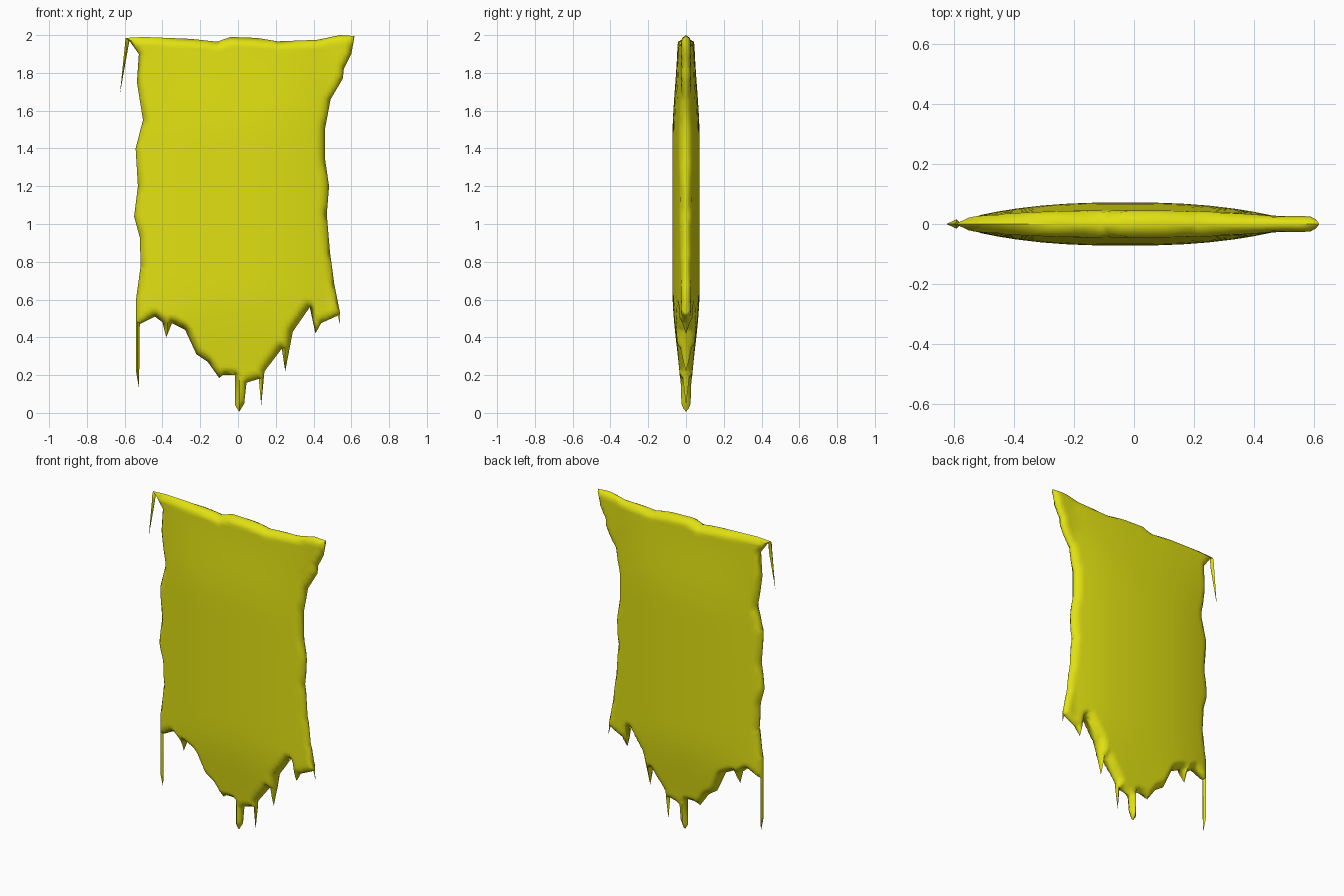
import bpy
import math
from mathutils import Vector
from mathutils.geometry import delaunay_2d_cdt, intersect_point_line

if "Cube" in bpy.data.objects:
    bpy.data.objects.remove(bpy.data.objects["Cube"])

# Torn outline of the cloth seen from the front (x, z), clockwise from top left
OUTLINE = [
    (-.595, 1.985), (-.5, 1.99), (-.25, 1.98), (-.11, 1.965), (-.04, 1.99), (.1, 1.985),
    (.21, 1.967), (.42, 1.975), (.54, 2.0), (.617, 1.995), (.6, 1.9), (.56, 1.82),
    (.555, 1.77), (.49, 1.66), (.46, 1.5), (.46, 1.35), (.482, 1.2), (.47, 1.05),
    (.487, .85), (.51, .68), (.54, .53), (.541, .465), (.528, .515), (.44, .475),
    (.41, .42), (.38, .56), (.29, .43), (.25, .22), (.232, .34), (.14, .22),
    (.123, .04), (.11, .18), (.045, .16), (.033, .05), (.007, .006), (-.015, .04),
    (-.015, .2), (-.08, .2), (-.1, .185), (-.16, .27), (-.22, .31), (-.28, .44),
    (-.35, .475), (-.38, .4), (-.4, .48), (-.44, .51), (-.52, .47), (-.524, .13),
    (-.54, .22), (-.54, .6), (-.515, .78), (-.52, .93), (-.55, 1.04), (-.53, 1.2),
    (-.542, 1.4), (-.503, 1.55), (-.535, 1.75), (-.525, 1.9), (-.575, 1.97), (-.625, 1.69),
]
loop = [Vector(p) for p in reversed(OUTLINE)]
N = len(loop)


def edge_distance(p):
    best = 9.0
    for i in range(N):
        a, b = loop[i], loop[(i + 1) % N]
        q, t = intersect_point_line(p, a, b)
        q = a if t < 0 else b if t > 1 else Vector(q[:2])
        best = min(best, (p - q).length)
    return best


def inside(p):
    hit = False
    for i in range(N):
        a, b = loop[i], loop[(i + 1) % N]
        if (a.y > p.y) != (b.y > p.y):
            if p.x < a.x + (p.y - a.y) * (b.x - a.x) / (b.y - a.y):
                hit = not hit
    return hit


def smooth(t):
    t = max(0.0, min(1.0, t))
    return t * t * (3 - 2 * t)


def half_thickness(p):
    # Rounded hem plus a shallow padded bulge over the middle
    d = edge_distance(p)
    if d < 1e-4:
        return 0.0
    hem = .026 * math.sqrt(min(1, d / .025))
    across = max(0, 1 - abs((p.x + .03) / .5) ** 2.5)
    up = min(.4 + .6 * smooth((2.0 - p.y) / .55), smooth((p.y - .05) / .6))
    return hem + .046 * across * up * min(1, d / .03)


# Inner points: dense along the hem and in the strands, sparse in the middle
points = list(loop)
for i in range(64):
    for j in range(101):
        p = Vector((-.632 + .02 * i, .005 + .02 * j))
        if not inside(p):
            continue
        d = edge_distance(p)
        if d > .005 and (d < .08 or (i % 4 == 0 and j % 4 == 0)):
            points.append(p)

border = [(i, (i + 1) % N) for i in range(N)]
flat, _, tris, *_ = delaunay_2d_cdt(points, border, [list(range(N))], 1, 1e-5)

# Front sheet, and a mirrored back sheet joined along the border
height = [half_thickness(p) for p in flat]
verts = [(p.x, -h, p.y) for p, h in zip(flat, height)]
back = {}
for i, (p, h) in enumerate(zip(flat, height)):
    if h == 0:
        back[i] = i
    else:
        back[i] = len(verts)
        verts.append((p.x, h, p.y))
faces = []
for t in tris:
    c = sum((flat[i] for i in t), Vector((0, 0))) / 3
    if not inside(c):
        continue
    faces.append(tuple(t))
    if any(height[i] > 0 for i in t):
        faces.append(tuple(back[i] for i in reversed(t)))

mesh = bpy.data.meshes.new("torn_banner")
mesh.from_pydata(verts, [], faces)
mesh.update()
banner = bpy.data.objects.new("torn_banner", mesh)
bpy.context.collection.objects.link(banner)

# Plain yellow cloth
yellow = bpy.data.materials.new("yellow_cloth")
yellow.diffuse_color = (.75, .75, .006, 1)
yellow.use_nodes = True
yellow.node_tree.nodes["Principled BSDF"].inputs["Base Color"].default_value = yellow.diffuse_color
mesh.materials.append(yellow)

bpy.context.view_layer.objects.active = banner
banner.select_set(True)
bpy.ops.object.shade_smooth_by_angle(angle=math.radians(60))
